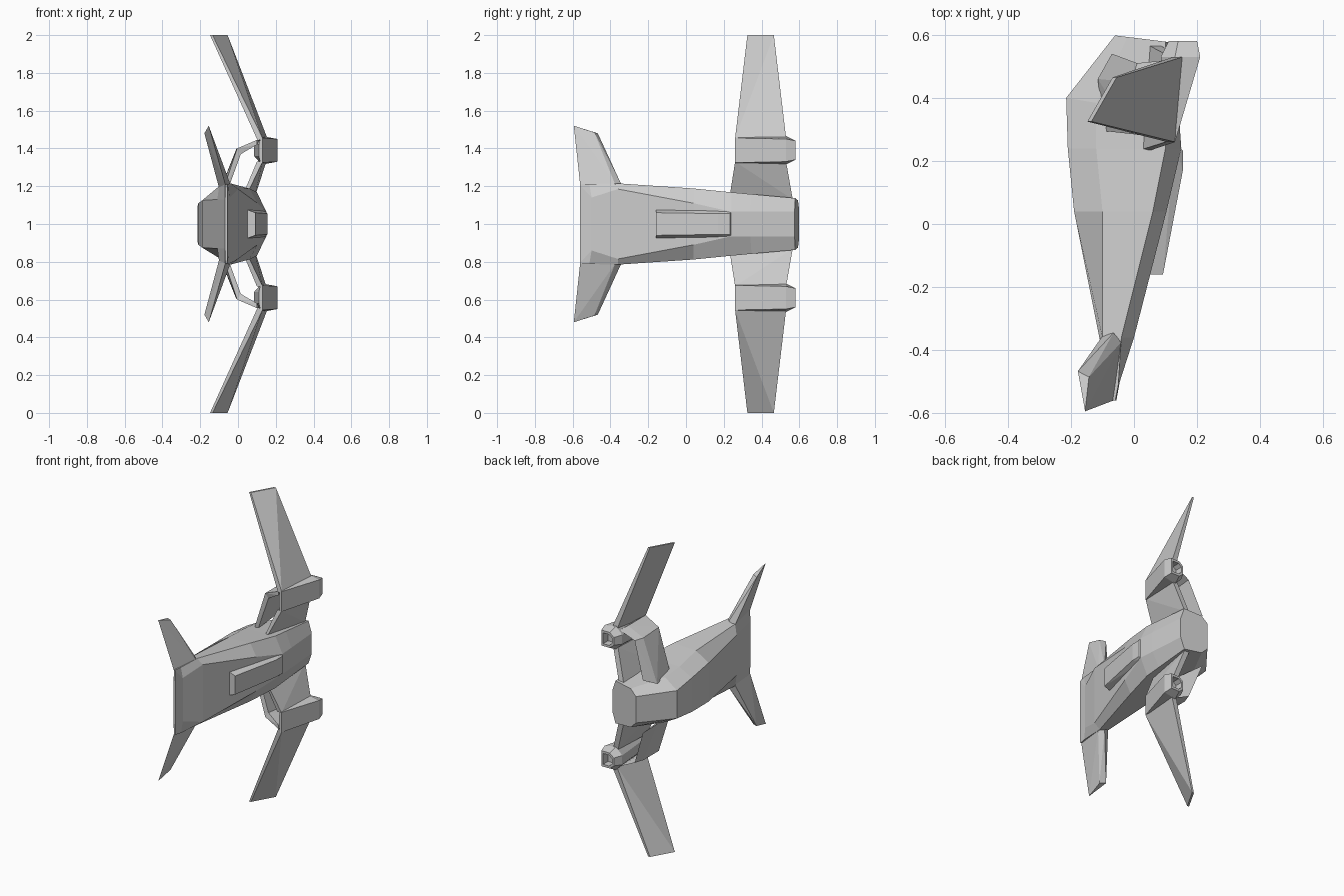
import bpy, bmesh
from mathutils import Vector

if "Cube" in bpy.data.objects:
    bpy.data.objects.remove(bpy.data.objects["Cube"])


def finish(name, bm, mirror):
    """Turn a bmesh into an object centred on the plane z = 1."""
    bmesh.ops.recalc_face_normals(bm, faces=bm.faces)
    me = bpy.data.meshes.new(name)
    bm.to_mesh(me)
    bm.free()
    ob = bpy.data.objects.new(name, me)
    ob.location.z = 1
    bpy.context.collection.objects.link(ob)
    if mirror:
        m = ob.modifiers.new("mirror", 'MIRROR')
        m.use_axis = (False, False, True)
        m.use_mirror_merge = False
    return ob


def loft(name, rings, mirror=False):
    bm = bmesh.new()
    vs = [[bm.verts.new(p) for p in r] for r in rings]
    n = len(vs[0])
    for a, b in zip(vs, vs[1:]):
        for i in range(n):
            j = (i + 1) % n
            bm.faces.new((a[i], a[j], b[j], b[i]))
    bm.faces.new(vs[0])
    bm.faces.new(vs[-1])
    return finish(name, bm, mirror)


def hull(name, points, mirror=True):
    bm = bmesh.new()
    for p in points:
        bm.verts.new(p)
    r = bmesh.ops.convex_hull(bm, input=bm.verts)
    bmesh.ops.dissolve_limit(bm, angle_limit=0.02, verts=bm.verts, edges=bm.edges)
    return finish(name, bm, mirror)


def body_ring(y_top, y_bot, *half):
    """Octagon from four (x, half width) points, the end may lean in y."""
    x0, x1 = half[0][0], half[-1][0]
    pts = [(x, y_top + (y_bot - y_top) * (x0 - x) / (x0 - x1), h) for x, h in half]
    return pts + [(x, y, -h) for x, y, h in reversed(pts)]


# Fuselage: wide flat nose, deep octagonal tail with a leaning end
loft("fuselage", [
    body_ring(-.56, -.56, (-.056, .205), (-.06, .21), (-.064, .21), (-.068, .13)),
    body_ring(-.50, -.56, (-.045, .14), (-.05, .212), (-.068, .21), (-.07, .13)),
    body_ring(-.36, -.36, (0, .185), (-.04, .215), (-.10, .20), (-.11, .13)),
    body_ring(.04, .04, (.103, .11), (.06, .188), (-.10, .18), (-.19, .125)),
    body_ring(.24, .24, (.15, .065), (.10, .168), (-.12, .158), (-.21, .11)),
    body_ring(.34, .40, (.143, .065), (.10, .158), (-.12, .145), (-.215, .09)),
    body_ring(.575, .598, (.125, .065), (.10, .137), (-.02, .125), (-.06, .085)),
])

# Raised canopy panel
hull("canopy", [(x, y, s * h) for s in (1, -1) for x, y, h in (
    (.05, -.16, .075), (.092, -.16, .06), (.155, .17, .055),
    (.156, .232, .055), (.13, .255, .078))], mirror=False)

# Slanted nose fins
hull("nose_fin", [
    (-.178, -.467, .48), (-.155, -.594, .52), (-.143, -.485, .485),
    (-.10, -.355, .19), (-.065, -.345, .215), (-.04, -.375, .21), (-.066, -.56, .205)])

# Outer wings: thin tapered blades
hull("outer_wing", [
    (-.148, .325, 1), (-.135, .325, 1), (-.068, .465, 1), (-.055, .465, 1),
    (.105, .26, .44), (.13, .26, .455), (.125, .53, .44), (.155, .53, .455)])

# Inner wings from fuselage to pods
hull("inner_wing", [
    (.02, .235, .14), (.04, .23, .14), (.05, .565, .13), (.085, .565, .13),
    (.10, .26, .33), (.13, .26, .33), (.115, .53, .33), (.15, .53, .33)])

# Bent lower braces: two hulls sharing the knee section
root = [(-.095, .295, .13), (-.115, .46, .13), (-.07, .54, .17), (-.065, .30, .15)]
knee = [(-.005, .285, .40), (-.01, .45, .395), (.01, .51, .395), (.015, .29, .37)]
tip = [(.10, .27, .445), (.10, .45, .445), (.11, .52, .44), (.10, .27, .42)]
hull("lower_brace", root + knee)
hull("upper_brace", knee + tip)

# Wedge-shaped engine pods with a recessed nozzle
end = [(.20, .44), (.20, .34), (.14, .34), (.11, .365), (.11, .415), (.14, .44)]
inner = [(.155 + (x - .155) * .7, .39 + (h - .39) * .7) for x, h in end]
pod = [
    (.26, [(.13, .455), (.13, .325), (.12, .32), (.11, .36), (.11, .42), (.12, .46)]),
    (.53, [(.21, .45), (.21, .33), (.13, .315), (.085, .36), (.085, .42), (.13, .465)]),
    (.58, end), (.58, inner), (.53, inner)]
loft("engine_pod", [[(x, y, h) for x, h in r] for y, r in pod], mirror=True)
